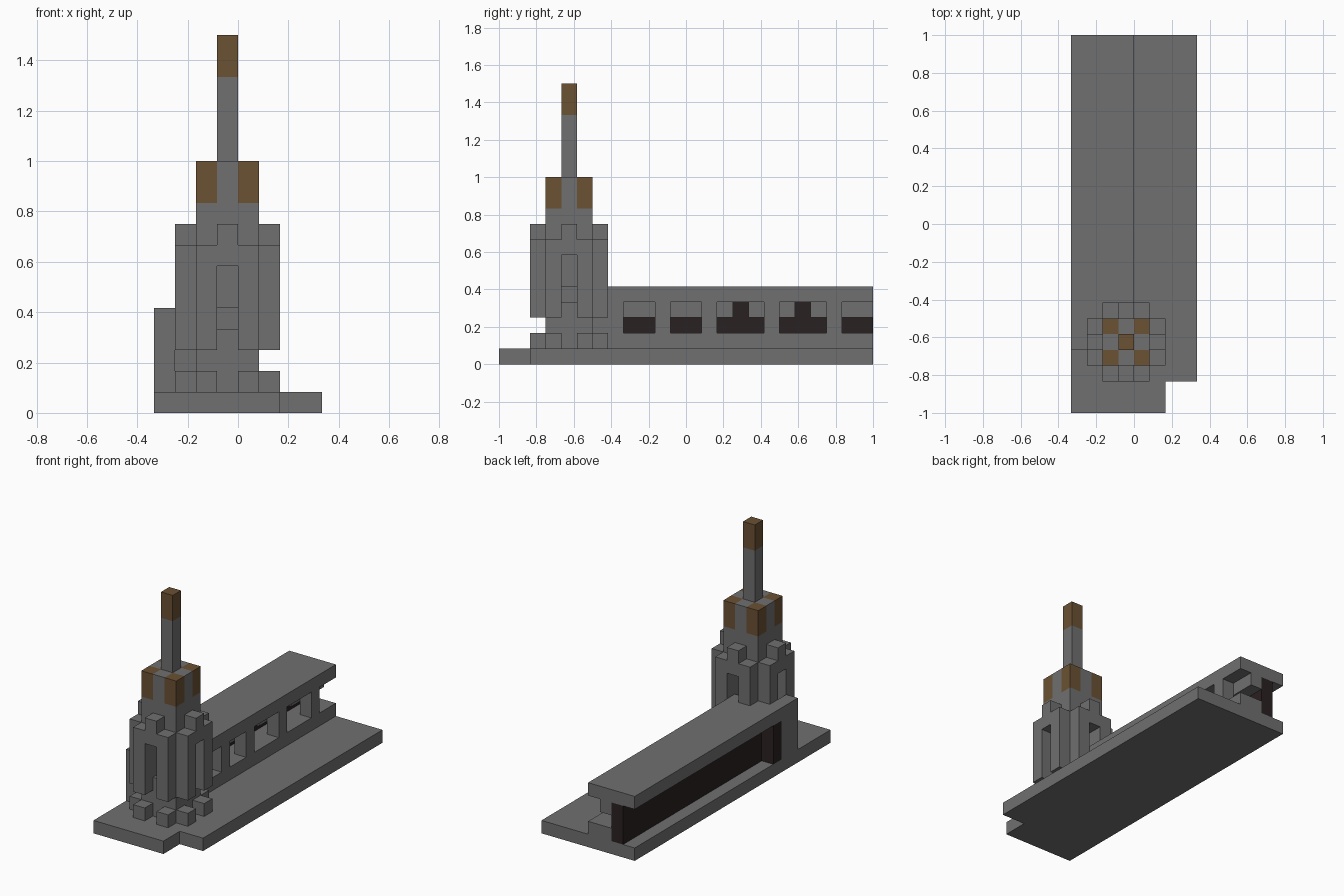
import bpy
import bmesh
from mathutils import Matrix, Vector

old = bpy.data.objects.get("Cube")
if old:
    bpy.data.objects.remove(old, do_unlink=True)

U = 1 / 12  # size of one block
CX, CY = -0.5, -7.5  # tower axis, in blocks


def material(name, rgb):
    m = bpy.data.materials.new(name)
    m.use_nodes = True
    color = (*rgb, 1)
    m.diffuse_color = color
    m.node_tree.nodes["Principled BSDF"].inputs["Base Color"].default_value = color
    return m


stone = material("grey stone", (0.16, 0.16, 0.16))
bronze = material("brown cap", (0.145, 0.082, 0.033))
dark = material("dark panel", (0.023, 0.015, 0.015))


def build(name, mat, boxes):
    """Join boxes given as (x0, x1, y0, y1, z0, z1) in blocks."""
    bm = bmesh.new()
    for x0, x1, y0, y1, z0, z1 in boxes:
        mid = Vector((x0 + x1, y0 + y1, z0 + z1)) * U / 2
        size = Vector((x1 - x0, y1 - y0, z1 - z0)) * U
        bmesh.ops.create_cube(bm, size=1, matrix=Matrix.Translation(mid) @ Matrix.Diagonal(size).to_4x4())
    mesh = bpy.data.meshes.new(name)
    bm.to_mesh(mesh)
    bm.free()
    mesh.materials.append(mat)
    obj = bpy.data.objects.new(name, mesh)
    bpy.context.collection.objects.link(obj)
    return obj


def cell(dx, dy, z0, z1):
    """One-block column at an offset from the tower axis."""
    x, y = CX + dx, CY + dy
    return (x - .5, x + .5, y - .5, y + .5, z0, z1)


# Stepped ground slab
build("base_slab", stone, [(-4, 4, -10, 12, 0, 1), (-4, 2, -12, -10, 0, 1)])

# Tower core with a deep window on each side
sides = [(1, 0), (-1, 0), (0, 1), (0, -1)]
corners = [(x, y) for x in (-1, 1) for y in (-1, 1)]
core = [cell(x, y, 1, 10) for x, y in corners]
core += [cell(x, y, z0, z1) for x, y in sides for z0, z1 in ((1, 4), (7, 12))]
core += [cell(0, 0, 1, 4), cell(0, 0, 5, 12)]
build("tower_core", stone, core)
build("tower_corner_caps", bronze, [cell(x, y, 10, 12) for x, y in corners])

# Spire
build("spire", stone, [cell(0, 0, 12, 16)])
build("spire_tip", bronze, [cell(0, 0, 16, 18)])

# Buttresses, their feet, and the lintel over each window
ring = [(2 * x + s * y, 2 * y + s * x) for x, y in sides for s in (-1, 1)]
build("buttress_feet", stone, [cell(x, y, 1, 2) for x, y in ring])
build("buttresses", stone, [cell(x, y, 3, 8) for x, y in ring])
build("window_lintels", stone, [cell(2 * x, 2 * y, 7, 9) for x, y in sides])

# Long hall: roof and the wall behind the tower
build("hall_roof", stone, [(-4, 0, -6, 12, 4, 5), (-4, -3, -8, -6, 4, 5)])
build("hall_end_wall", stone, [(-4, -3, -8, -6, 1, 4), (-3, 0, -6, -5, 1, 4)])

# Side wall: sill and piers between the window openings
windows = [(-4, -2), (-1, 1), (2, 5), (6, 9), (10, 12)]
piers, start = [], -5
for y0, y1 in windows:
    piers.append((-1, 0, start, y0, 2, 4))
    start = y1
build("hall_sill", stone, [(-2, 0, -5, 12, 1, 2)])
build("hall_piers", stone, piers)

# Inner header above the windows, open in the middle of the wide ones
build("window_header", stone, [(-2, -1, a, b, 3, 4) for a, b in ((-5, 3), (4, 7), (8, 12))])

# Dark rear panel and its end post
build("rear_panel", dark, [(-3, -2, -5, 12, 1, 4)])
build("rear_panel_post", dark, [(-4, -3, -6, -5, 1, 4)])
